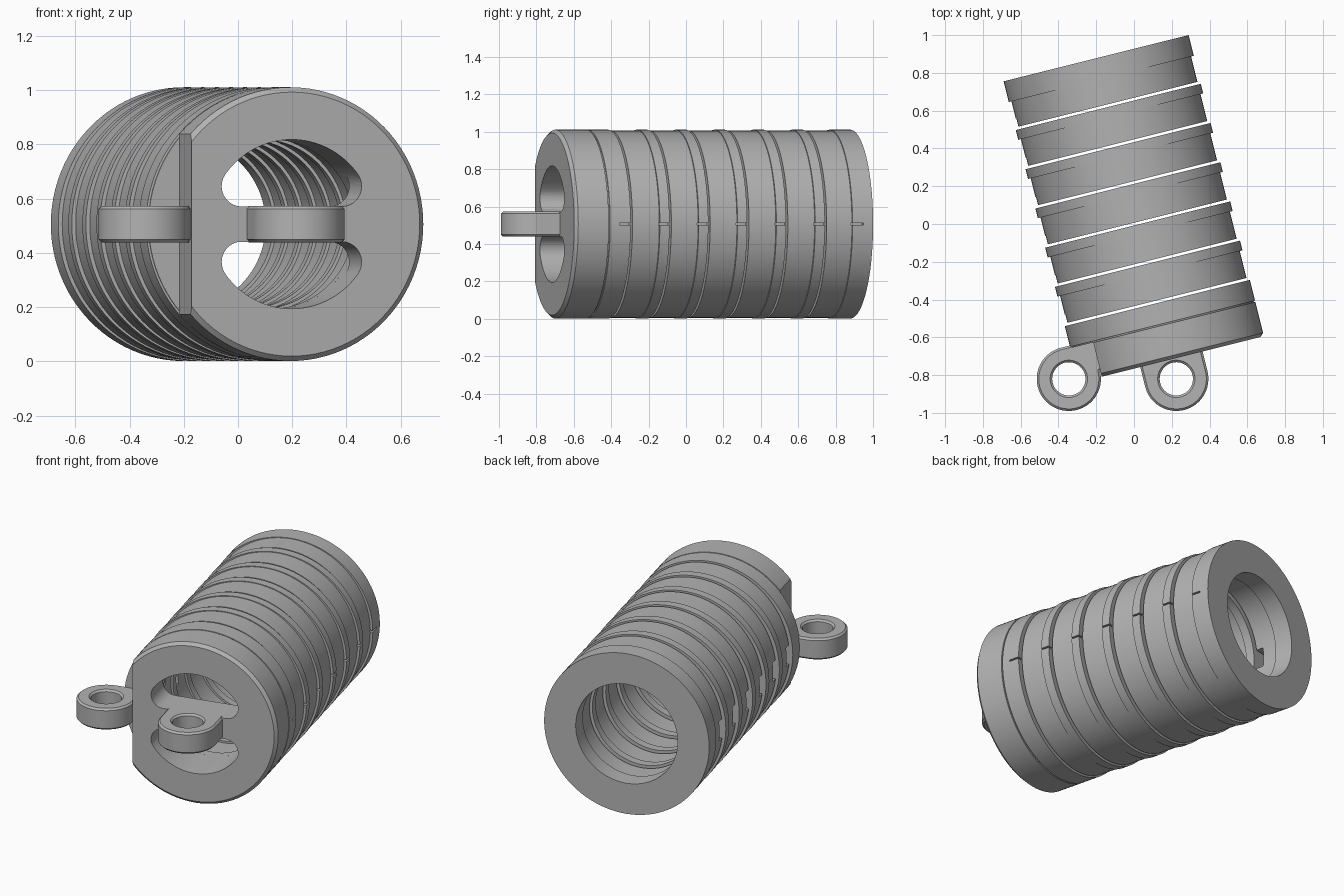
import bpy, bmesh, math
from mathutils import Matrix

if "Cube" in bpy.data.objects:
    bpy.data.objects.remove(bpy.data.objects["Cube"])

# Local frame: y runs along the barrel from its front face, then all is turned into place
PLACE = Matrix.Translation((0.198, -0.716, 0.506)) @ Matrix.Rotation(math.radians(14.04), 4, 'Z')
R_OUT, R_IN, LENGTH = 0.505, 0.312, 1.643
RAISED = (0.505, 0.505)
LOW = (0.490, 0.501)
SLOTS = [0.314 + 0.214 * k for k in range(6)]
GAP = 0.007
SEG = 96

grey = bpy.data.materials.new("mid grey")
grey.diffuse_color = (0.45, 0.45, 0.45, 1)
grey.use_nodes = True
grey.node_tree.nodes["Principled BSDF"].inputs["Base Color"].default_value = grey.diffuse_color


def make(name, bm):
    bmesh.ops.recalc_face_normals(bm, faces=bm.faces)
    me = bpy.data.meshes.new(name)
    bm.to_mesh(me)
    bm.free()
    me.materials.append(grey)
    ob = bpy.data.objects.new(name, me)
    bpy.context.collection.objects.link(ob)
    ob.matrix_world = PLACE
    return ob


def lathe(name, profile):
    """Closed profile of (radius x, radius z, y) turned around the y axis."""
    bm = bmesh.new()
    rows = []
    for i in range(SEG):
        a = 2 * math.pi * i / SEG
        rows.append([bm.verts.new((rx * math.cos(a), y, rz * math.sin(a))) for rx, rz, y in profile])
    n = len(profile)
    for i in range(SEG):
        r, s = rows[i], rows[(i + 1) % SEG]
        for j in range(n):
            bm.faces.new((r[j], r[(j + 1) % n], s[(j + 1) % n], s[j]))
    return make(name, bm)


def prism(name, pts, lo, hi, axis):
    """Outline extruded along y (points are x, z) or along z (points are x, y)."""
    bm = bmesh.new()
    ends = []
    for h in (lo, hi):
        ends.append([bm.verts.new((p, h, q) if axis == 'y' else (p, q, h)) for p, q in pts])
    n = len(pts)
    bm.faces.new(ends[0])
    bm.faces.new(ends[1])
    for i in range(n):
        j = (i + 1) % n
        bm.faces.new((ends[0][i], ends[0][j], ends[1][j], ends[1][i]))
    return make(name, bm)


def arc(cx, cy, r, a0, a1, n):
    return [(cx + r * math.cos(math.radians(a0 + (a1 - a0) * i / n)),
             cy + r * math.sin(math.radians(a0 + (a1 - a0) * i / n))) for i in range(n + 1)]


def box(name, x, y, z):
    return prism(name, [(x[0], y[0]), (x[1], y[0]), (x[1], y[1]), (x[0], y[1])], z[0], z[1], 'z')


def cut(ob, cutter):
    cutter.hide_render = True
    cutter.hide_viewport = True
    m = ob.modifiers.new("cut", 'BOOLEAN')
    m.operation = 'DIFFERENCE'
    m.solver = 'EXACT'
    m.object = cutter


def finish(ob):
    """Apply modifiers, remove cutters, smooth round faces."""
    bpy.context.view_layer.update()
    dg = bpy.context.evaluated_depsgraph_get()
    me = bpy.data.meshes.new_from_object(ob.evaluated_get(dg))
    cutters = [m.object for m in ob.modifiers if m.type == 'BOOLEAN']
    ob.modifiers.clear()
    ob.data = me
    for c in cutters:
        bpy.data.objects.remove(c)
    bpy.ops.object.select_all(action='DESELECT')
    ob.select_set(True)
    bpy.context.view_layer.objects.active = ob
    bpy.ops.object.shade_smooth_by_angle(angle=math.radians(30))


def seam(ob, y0, y1):
    # Fine split line on the right side of a raised band
    cut(ob, box("seam_cutter", (0.47, 0.6), (y0, y1), (-0.005, 0.005)))


# Front cap: solid drum with chamfered face and fine groove
end = SLOTS[0] - GAP
C = 0.018
cap_side = [(R_OUT - C, 0), (R_OUT, C), (R_OUT, 0.186), (R_OUT - 0.008, 0.187),
            (R_OUT - 0.008, 0.193), (R_OUT, 0.194), (R_OUT, end)]
cap = lathe("front_cap", [(0.02, 0.02, 0)] + [(r, r, y) for r, y in cap_side] + [(0.02, 0.02, end)])

# Two rounded openings leaving a cross bar, bore behind them
F = 0.075
fz = 0.065 + F
fx = math.sqrt((R_IN - F) ** 2 - fz ** 2)
fa = math.degrees(math.atan2(fz, fx))
opening = (arc(fx, fz, F, -90, fa, 10) + arc(0, 0, R_IN, fa, 180 - fa, 32)[1:-1]
           + arc(-fx, fz, F, 180 - fa, 270, 10))
for s in (1, -1):
    cut(cap, prism("opening_cutter", [(x, s * z) for x, z in opening], -0.1, 0.25, 'y'))
cut(cap, prism("bore_cutter", arc(0, 0, R_IN, 0, 360 - 360 / SEG, SEG - 1), 0.19, 0.5, 'y'))
# Flat on the left side
cut(cap, box("flat_cutter", (-0.7, -0.38), (-0.1, 0.187), (-0.6, 0.6)))
seam(cap, SLOTS[0] - 0.07, 0.4)
finish(cap)

# Barrel rings: low zone behind each slot, raised band ahead of the next one
for k, slot in enumerate(SLOTS):
    last = k == len(SLOTS) - 1
    y0 = slot + GAP
    y1 = LENGTH if last else SLOTS[k + 1] - GAP
    step = 1.53 if last else y1 - 0.053
    ring = lathe("rear_ring" if last else "barrel_ring_%d" % (k + 1), [
        (R_IN + 0.012, R_IN + 0.012, y0), LOW + (y0,), LOW + (step,), RAISED + (step,),
        RAISED + (y1,), (R_IN, R_IN, y1), (R_IN, R_IN, step), (R_IN + 0.012, R_IN + 0.012, step)])
    # Left window beside the slot
    cut(ring, box("window_cutter", (-0.6, -0.25), (y0 - 0.05, y0 + 0.045), (-0.055, 0.065)))
    seam(ring, step - 0.005, step + 0.06)
    finish(ring)


# Eyelet lugs on the front and on the left flat
def lug(name, cx, cy, outline):
    ob = prism(name, outline, -0.067, 0.067, 'z')
    cut(ob, prism("eye_cutter", arc(cx, cy, 0.088, 0, 352.5, 47), -0.3, 0.3, 'z'))
    b = ob.modifiers.new("edge", 'BEVEL')
    b.width = 0.011
    b.segments = 1
    b.limit_method = 'ANGLE'
    b.angle_limit = math.radians(60)
    finish(ob)


LR = 0.17
lug("front_lug", 0, -0.107, arc(0, -0.107, LR, 180, 360, 32) + [(LR, 0.03), (-LR, 0.03)])
lug("side_lug", -0.552, 0.031,
    arc(-0.552, 0.031, LR, 90, 360, 48) + [(-0.36, 0.031), (-0.36, 0.201)])
